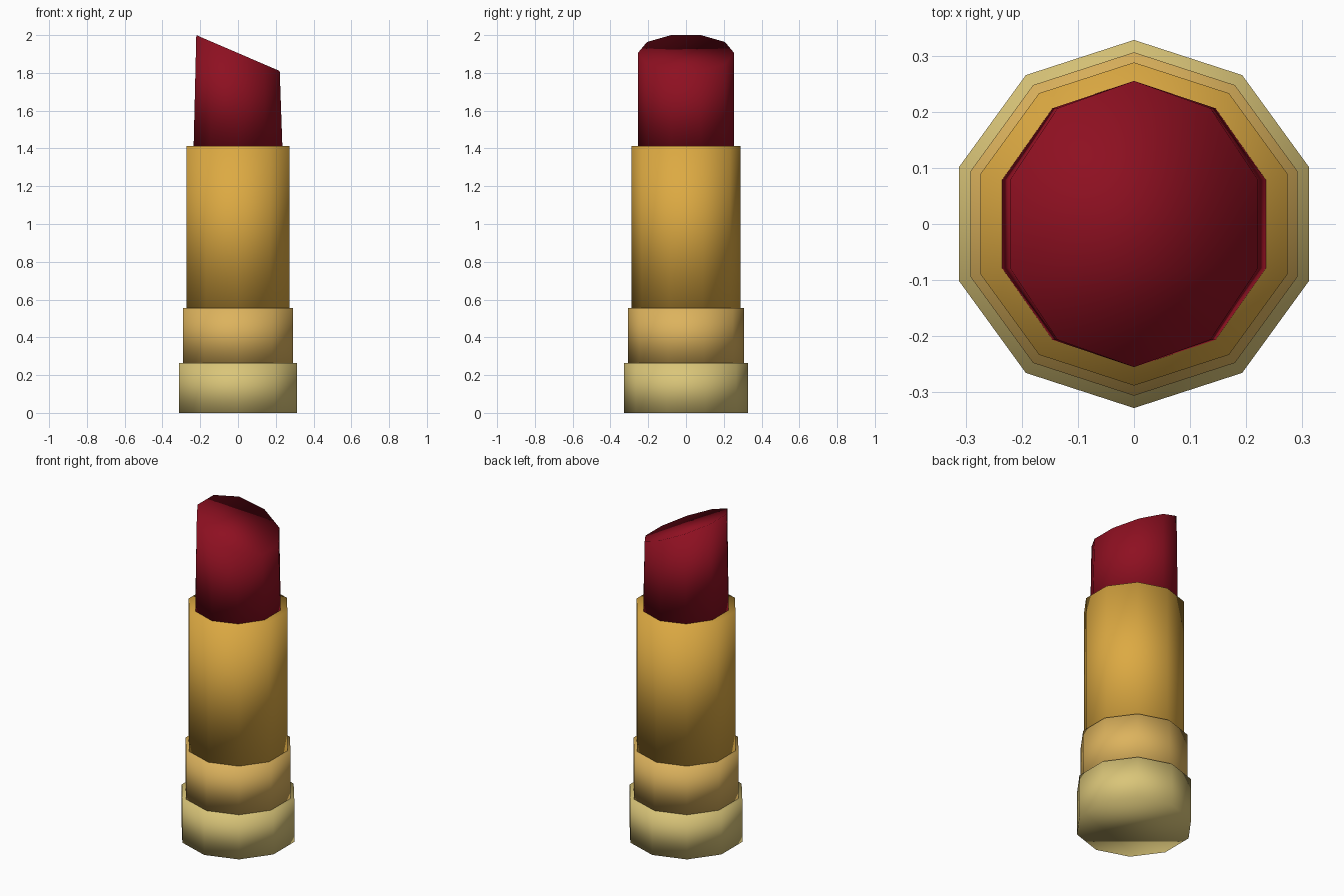
import bpy
import math

if "Cube" in bpy.data.objects:
    bpy.data.objects.remove(bpy.data.objects["Cube"])

SIDES = 10


def material(name, rgb):
    mat = bpy.data.materials.new(name)
    mat.diffuse_color = (*rgb, 1)
    mat.use_nodes = True
    mat.node_tree.nodes["Principled BSDF"].inputs["Base Color"].default_value = mat.diffuse_color
    return mat


def prism(name, z0, z1, rx, ry, mat, top_scale=1.0, slope=0.0):
    """Closed ten-sided prism; the top can narrow in x and slant along x."""
    angles = [math.pi / 2 + 2 * math.pi * i / SIDES for i in range(SIDES)]
    bottom = [(rx * math.cos(a), ry * math.sin(a), z0) for a in angles]
    top = [(x * top_scale, y, z1 - slope * x * top_scale) for x, y, _ in bottom]
    sides = [(i, (i + 1) % SIDES, (i + 1) % SIDES + SIDES, i + SIDES)
             for i in range(SIDES)]
    caps = [tuple(reversed(range(SIDES))), tuple(range(SIDES, 2 * SIDES))]
    mesh = bpy.data.meshes.new(name)
    mesh.from_pydata(bottom + top, [], sides + caps)
    mesh.materials.append(mat)
    mesh.shade_smooth()
    obj = bpy.data.objects.new(name, mesh)
    bpy.context.collection.objects.link(obj)
    return obj


# Stepped metal case
prism("base", 0, 0.264, 0.328, 0.328, material("pale_gold", (0.70, 0.56, 0.19)))
prism("collar", 0.264, 0.555, 0.306, 0.306, material("warm_gold", (0.72, 0.45, 0.11)))
prism("tube", 0.555, 1.413, 0.288, 0.288, material("gold", (0.72, 0.40, 0.055)))

# Slanted lipstick bullet
prism("lipstick", 1.413, 1.905, 0.247, 0.255, material("red", (0.27, 0.005, 0.015)),
      top_scale=0.94, slope=0.43)
